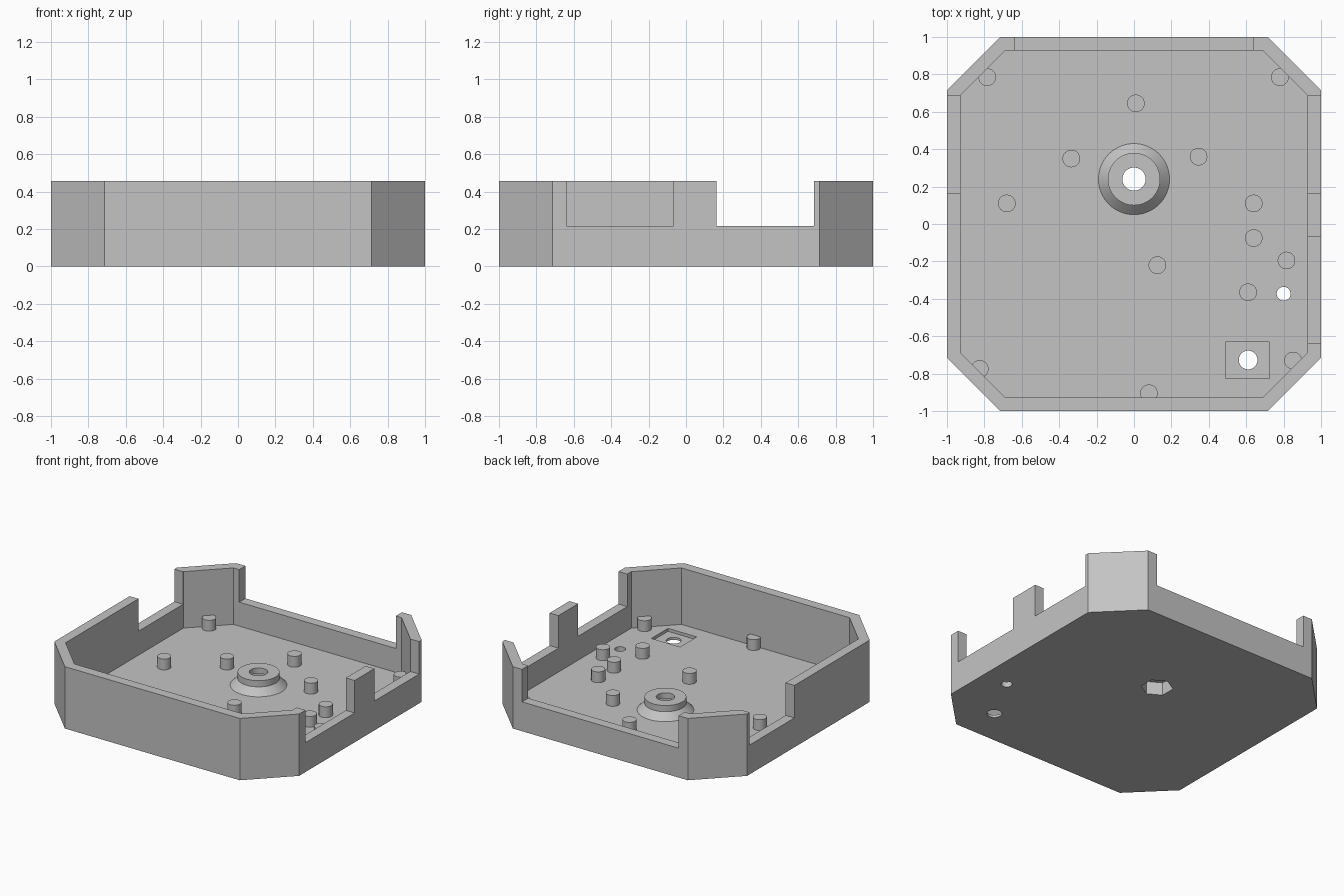
import bpy, bmesh, math

cube = bpy.data.objects.get("Cube")
if cube:
    bpy.data.objects.remove(cube, do_unlink=True)

HEIGHT, FLOOR, PEG_TOP, SILL = 0.457, 0.04, 0.12, 0.217
BOSS = (0, 0.24)

grey = bpy.data.materials.new("light grey")
grey.use_nodes = True
colour = (0.55, 0.55, 0.55, 1)
grey.diffuse_color = colour
grey.node_tree.nodes["Principled BSDF"].inputs["Base Color"].default_value = colour


def lathe_stack(name, rings):
    """Closed solid from a list of (outline points, z) rings of equal length."""
    bm = bmesh.new()
    loops = [[bm.verts.new((x, y, z)) for x, y in pts] for pts, z in rings]
    bm.faces.new(loops[0][::-1])
    bm.faces.new(loops[-1])
    n = len(loops[0])
    for low, high in zip(loops, loops[1:]):
        for i in range(n):
            j = (i + 1) % n
            bm.faces.new((low[i], low[j], high[j], high[i]))
    mesh = bpy.data.meshes.new(name)
    bm.to_mesh(mesh)
    bm.free()
    mesh.materials.append(grey)
    ob = bpy.data.objects.new(name, mesh)
    bpy.context.collection.objects.link(ob)
    return ob


def circle(centre, r, n=48, turn=0.0):
    steps = [turn + 2 * math.pi * i / n for i in range(n)]
    return [(centre[0] + r * math.cos(a), centre[1] + r * math.sin(a)) for a in steps]


def octagon(half, flat):
    a, b = half, flat
    return [(a, -b), (a, b), (b, a), (-b, a), (-a, b), (-a, -b), (-b, -a), (b, -a)]


def prism(name, pts, z0, z1):
    return lathe_stack(name, [(pts, z0), (pts, z1)])


def box(x0, x1, y0, y1, z0, z1):
    return prism("cutter", [(x0, y0), (x1, y0), (x1, y1), (x0, y1)], z0, z1)


def cut(target, cutters):
    """Subtract each cutter, bake the result and discard the cutters."""
    for c in cutters:
        c.hide_render = True
        mod = target.modifiers.new("cut", "BOOLEAN")
        mod.operation, mod.solver, mod.object = "DIFFERENCE", "EXACT", c
    graph = bpy.context.evaluated_depsgraph_get()
    graph.update()
    baked = bpy.data.meshes.new_from_object(target.evaluated_get(graph))
    target.modifiers.clear()
    target.data = baked
    for c in cutters:
        bpy.data.objects.remove(c, do_unlink=True)


def nut_pocket():
    return prism("cutter", circle(BOSS, 0.108, 6, math.pi / 2), -0.1, 0.095)


# Open tray with chamfered corners, wall notches and floor openings
tray = prism("tray", octagon(1, 0.715), 0, HEIGHT)
cut(tray, [
    prism("cutter", octagon(0.928, 0.687), FLOOR, 1),
    box(0.9, 1.1, 0.163, 0.685, SILL, 1),
    box(0.9, 1.1, -0.64, -0.067, SILL, 1),
    box(-1.1, -0.9, 0.163, 0.685, SILL, 1),
    box(-0.64, 0.64, 0.9, 1.1, SILL, 1),
    box(0.49, 0.725, -0.825, -0.63, 0.018, 0.1),
    prism("cutter", circle((0.61, -0.727), 0.05), -0.1, 0.1),
    prism("cutter", circle((0.8, -0.373), 0.037), -0.1, 0.1),
    nut_pocket(),
])

# Flared boss with a bore above a hexagonal nut pocket
boss = lathe_stack("centre_boss", [
    (circle(BOSS, 0.19, 64), FLOOR),
    (circle(BOSS, 0.14, 64), 0.09),
    (circle(BOSS, 0.14, 64), 0.136),
])
cut(boss, [nut_pocket(), prism("cutter", circle(BOSS, 0.062), 0, 0.3)])

# Support pegs
spots = [(-0.785, 0.785), (0.78, 0.785), (0.01, 0.645), (-0.335, 0.35), (0.345, 0.36),
         (-0.68, 0.11), (0.64, 0.11), (0.64, -0.075), (0.125, -0.22), (0.815, -0.195),
         (0.61, -0.365), (-0.825, -0.775), (0.85, -0.73), (0.08, -0.905)]
pegs = [prism(f"peg_{i + 1}", circle(s, 0.047, 32), 0.02, PEG_TOP) for i, s in enumerate(spots)]

# Smooth round sides, sharp edges
bpy.ops.object.select_all(action="DESELECT")
for ob in [tray, boss] + pegs:
    ob.select_set(True)
bpy.context.view_layer.objects.active = tray
bpy.ops.object.shade_smooth_by_angle(angle=math.radians(30))
